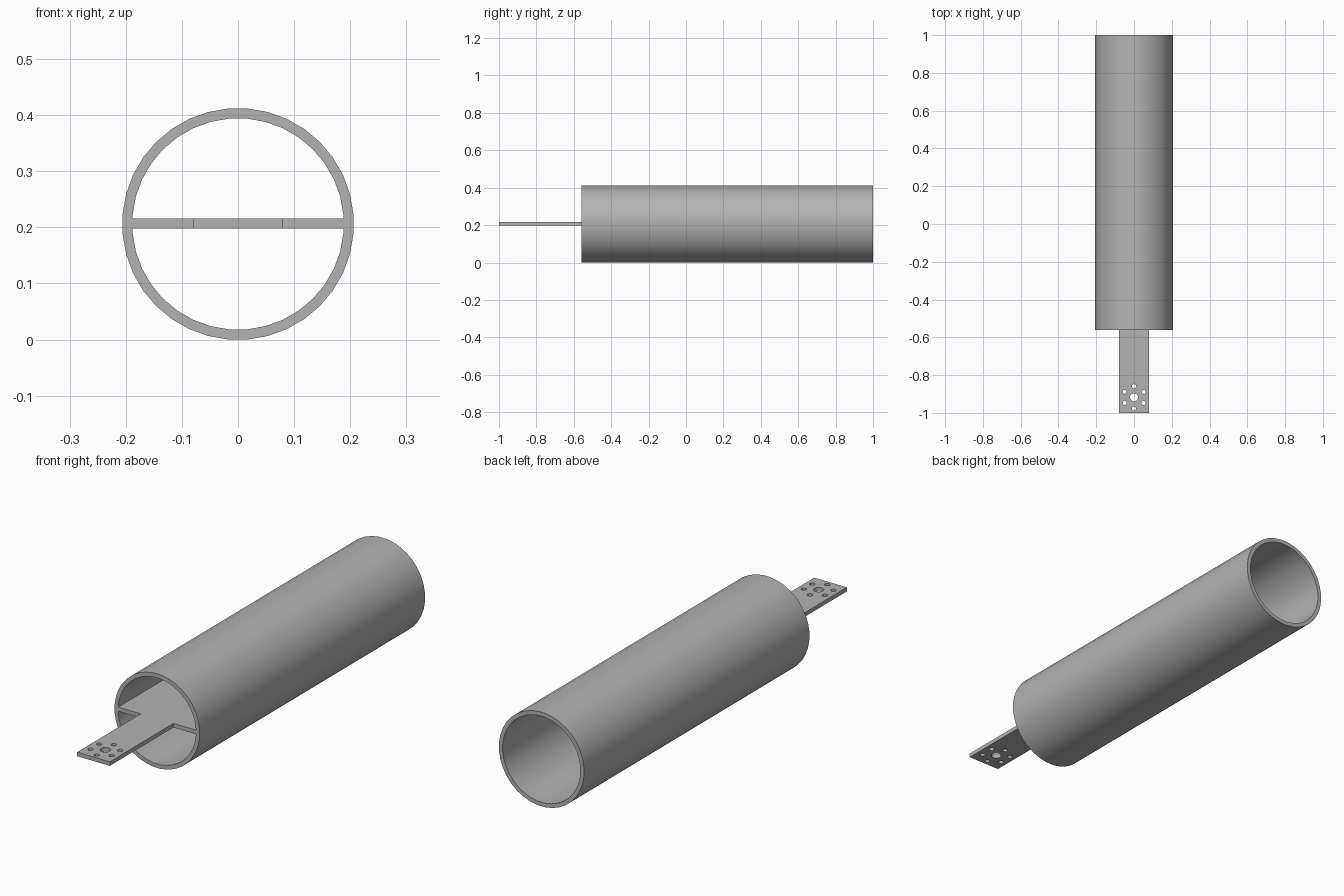
import bpy, bmesh
from math import sin, cos, pi

if "Cube" in bpy.data.objects:
    bpy.data.objects.remove(bpy.data.objects["Cube"])

AXIS_Z = 0.206
TUBE_FRONT, TUBE_BACK = -0.56, 1.0

grey = bpy.data.materials.new("plain_grey")
grey.use_nodes = True
colour = (0.45, 0.45, 0.45, 1)
grey.diffuse_color = colour
grey.node_tree.nodes["Principled BSDF"].inputs["Base Color"].default_value = colour


def circle(cx, cy, r, sides, phase=0.0):
    steps = [2 * pi * (i + phase) / sides for i in range(sides)]
    return [(cx + r * cos(a), cy + r * sin(a)) for a in steps]


# Open tube: four rings joined into outer wall, inner wall and end lips
def make_tube(name, outer, inner, sides=36):
    bm = bmesh.new()
    rings = []
    for r, y in ((outer, TUBE_FRONT), (outer, TUBE_BACK),
                 (inner, TUBE_BACK), (inner, TUBE_FRONT)):
        rings.append([bm.verts.new((x, y, z))
                      for x, z in circle(0, AXIS_Z, r, sides, 0.5)])
    for k in range(4):
        a, b = rings[k], rings[(k + 1) % 4]
        for i in range(sides):
            j = (i + 1) % sides
            bm.faces.new((a[i], a[j], b[j], b[i]))
    bmesh.ops.recalc_face_normals(bm, faces=bm.faces)
    mesh = bpy.data.meshes.new(name)
    bm.to_mesh(mesh)
    bm.free()
    obj = bpy.data.objects.new(name, mesh)
    bpy.context.collection.objects.link(obj)
    return obj


# Flat plate: filled outline with holes, extruded to its thickness
def make_plate(name, loops, z, thickness):
    curve = bpy.data.curves.new(name, "CURVE")
    curve.dimensions = "2D"
    curve.fill_mode = "BOTH"
    curve.extrude = thickness / 2
    for loop in loops:
        spline = curve.splines.new("POLY")
        spline.points.add(len(loop) - 1)
        for point, (x, y) in zip(spline.points, loop):
            point.co = (x, y, 0, 1)
        spline.use_cyclic_u = True
    obj = bpy.data.objects.new(name, curve)
    obj.location.z = z
    bpy.context.collection.objects.link(obj)
    select(obj)
    bpy.ops.object.convert(target="MESH")
    return bpy.context.object


def select(obj):
    bpy.ops.object.select_all(action="DESELECT")
    obj.select_set(True)
    bpy.context.view_layer.objects.active = obj


tube = make_tube("tube", 0.2065, 0.1885)

# Half outline of the shouldered plate, mirrored to the other side
half = [(0.079, -1.0), (0.079, TUBE_FRONT), (0.19, TUBE_FRONT), (0.19, 0.1)]
outline = half + [(-x, y) for x, y in reversed(half)]
hub_y = -0.918
holes = [circle(0, hub_y, 0.021, 24)]
holes += [circle(x, y, 0.011, 16) for x, y in circle(0, hub_y, 0.059, 6, 0.5)]
plate = make_plate("mounting_plate", [outline] + holes, 0.207, 0.018)

for obj in (tube, plate):
    obj.data.materials.clear()
    obj.data.materials.append(grey)
    select(obj)
    bpy.ops.object.shade_smooth_by_angle(angle=pi / 6)
